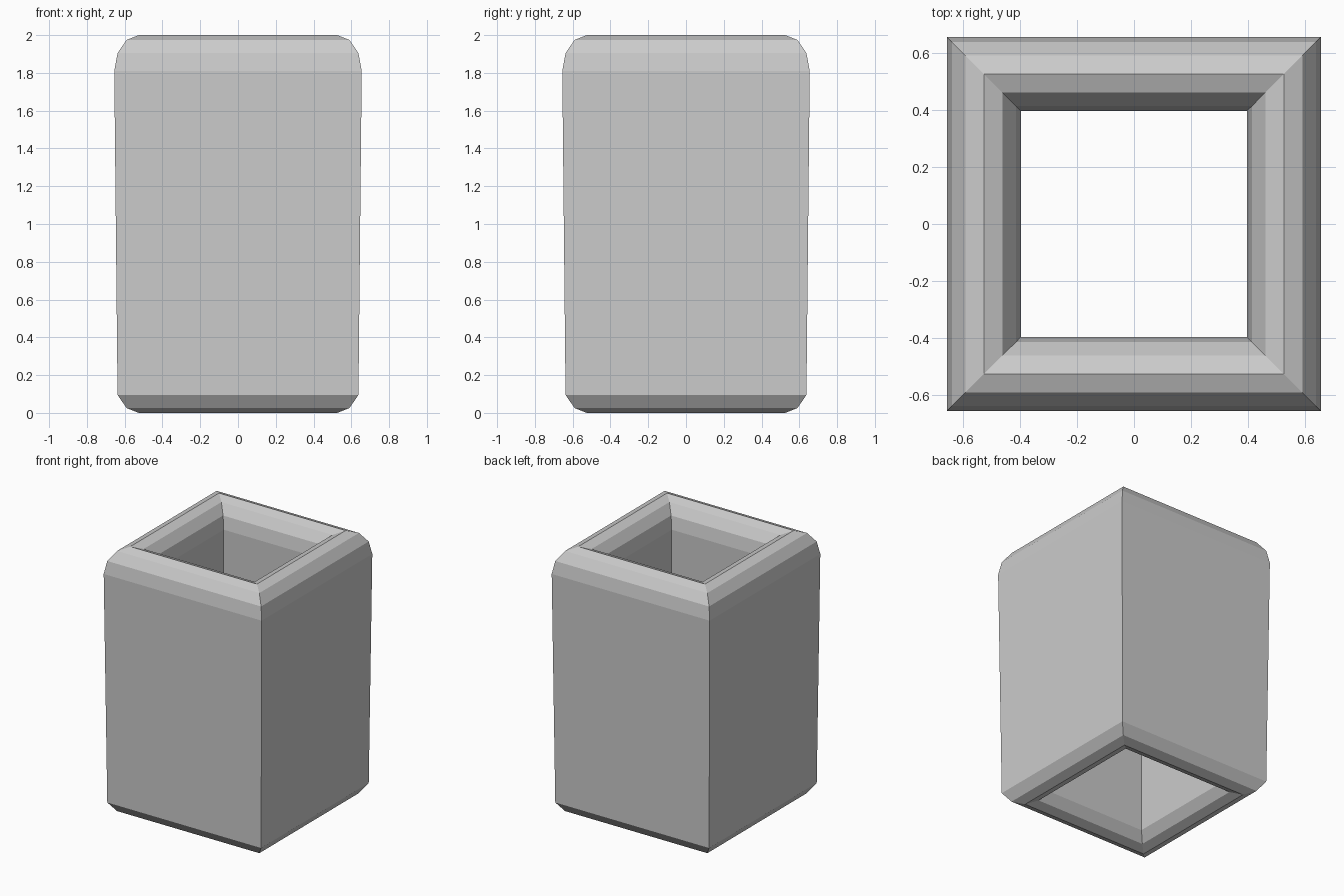
import bpy, bmesh, math

if "Cube" in bpy.data.objects:
    bpy.data.objects.remove(bpy.data.objects["Cube"])

MID, RX, RZ, HEIGHT = 0.525, 0.13, 0.19, 2.0   # wall centre line, rounding radii, height

# Closed wall cross-section: rounded rim on top, rounded foot below (30 degree steps)
profile = []
for deg in range(0, 181, 30):
    a = math.radians(deg)
    profile.append((MID + RX * math.cos(a), HEIGHT - RZ + RZ * math.sin(a)))
for deg in range(210, 331, 30):
    a = math.radians(deg)
    profile.append((MID + RX * math.cos(a), RZ + RZ * math.sin(a)))

# Sweep the section around a square with mitred corners
bm = bmesh.new()
corners = [(1, -1), (1, 1), (-1, 1), (-1, -1)]
loops = [[bm.verts.new((sx * r, sy * r, z)) for r, z in profile] for sx, sy in corners]
n = len(profile)
for c in range(4):
    a, b = loops[c], loops[(c + 1) % 4]
    for i in range(n):
        j = (i + 1) % n
        bm.faces.new((a[i], b[i], b[j], a[j]))
bmesh.ops.recalc_face_normals(bm, faces=bm.faces)

mesh = bpy.data.meshes.new("square_tube")
bm.to_mesh(mesh)
bm.free()
bpy.context.collection.objects.link(bpy.data.objects.new("square_tube", mesh))
